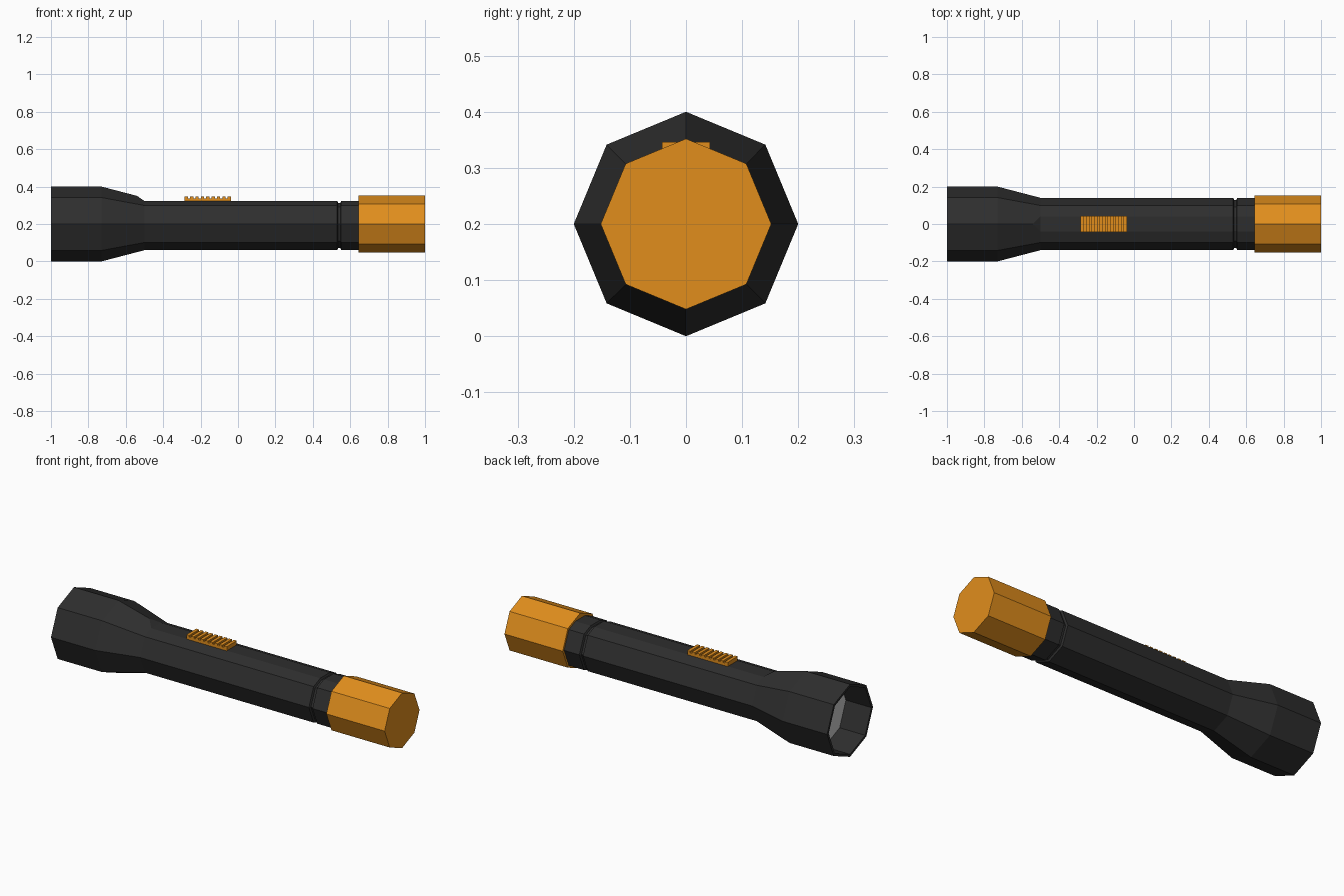
import bpy, bmesh
from math import sin, cos, pi

if "Cube" in bpy.data.objects:
    bpy.data.objects.remove(bpy.data.objects["Cube"])

SIDES, CZ = 8, 0.2


def material(name, rgb):
    m = bpy.data.materials.new(name)
    m.diffuse_color = (*rgb, 1)
    m.use_nodes = True
    m.node_tree.nodes["Principled BSDF"].inputs["Base Color"].default_value = m.diffuse_color
    return m


def finish(name, bm, mat=None):
    bmesh.ops.recalc_face_normals(bm, faces=bm.faces)
    me = bpy.data.meshes.new(name)
    bm.to_mesh(me)
    bm.free()
    ob = bpy.data.objects.new(name, me)
    bpy.context.collection.objects.link(ob)
    if mat:
        me.materials.append(mat)
    return ob


def lathe(name, profile, mat=None):
    """Closed octagonal solid around the x axis from (x, radius) rings, capped at both ends."""
    bm = bmesh.new()
    rings = [[bm.verts.new((x, r * cos(2 * pi * k / SIDES), CZ + r * sin(2 * pi * k / SIDES)))
              for k in range(SIDES)] for x, r in profile]
    for a, b in zip(rings, rings[1:]):
        for k in range(SIDES):
            n = (k + 1) % SIDES
            bm.faces.new((a[k], a[n], b[n], b[k]))
    bm.faces.new(rings[0])
    bm.faces.new(rings[-1])
    return finish(name, bm, mat)


def prism(name, outline, half_width, mat=None):
    """Extrude an (x, z) outline symmetrically along y."""
    bm = bmesh.new()
    face = bm.faces.new([bm.verts.new((x, -half_width, z)) for x, z in outline])
    out = bmesh.ops.extrude_face_region(bm, geom=[face])
    bmesh.ops.translate(bm, vec=(0, 2 * half_width, 0),
                        verts=[v for v in out["geom"] if isinstance(v, bmesh.types.BMVert)])
    return finish(name, bm, mat)


black = material("black_plastic", (0.027, 0.027, 0.027))
orange = material("orange_plastic", (0.75, 0.27, 0.012))

# Barrel with flared hollow head and a groove near the tail
barrel = lathe("barrel", [(-0.83, 0.186), (-1, 0.186), (-1, 0.2), (-0.73, 0.2), (-0.5, 0.14),
                          (0.53, 0.14), (0.535, 0.129), (0.547, 0.129), (0.552, 0.14),
                          (0.66, 0.14)], black)

# Cutter that planes a flat strip along the top of the barrel
cutter = prism("flat_cutter", [(-0.62, 0.405), (-0.5, 0.323), (0.53, 0.323), (0.535, 0.313),
                               (0.547, 0.313), (0.552, 0.323), (0.7, 0.323), (0.7, 0.5),
                               (-0.62, 0.5)], 0.3)
cutter.hide_render = True
cutter.hide_set(True)
cut = barrel.modifiers.new("top_flat", "BOOLEAN")
cut.operation = "DIFFERENCE"
cut.solver = "EXACT"
cut.object = cutter

# Lens recessed in the head
lathe("lens", [(-0.845, 0.185), (-0.832, 0.185)])

# Tail cap
lathe("tail_cap", [(0.645, 0.152), (1, 0.152)], orange)

# Ribbed sliding switch
x0, x1, ribs = -0.285, -0.038, 9
pitch = (x1 - x0) / (ribs - 0.4)
outline = [(x1, 0.315), (x0, 0.315)]
for i in range(ribs):
    a = x0 + i * pitch
    b = a + 0.6 * pitch
    outline += [(a, 0.346), (b, 0.346)]
    if i < ribs - 1:
        outline += [(b, 0.337), (a + pitch, 0.337)]
prism("switch", outline, 0.043, orange)
